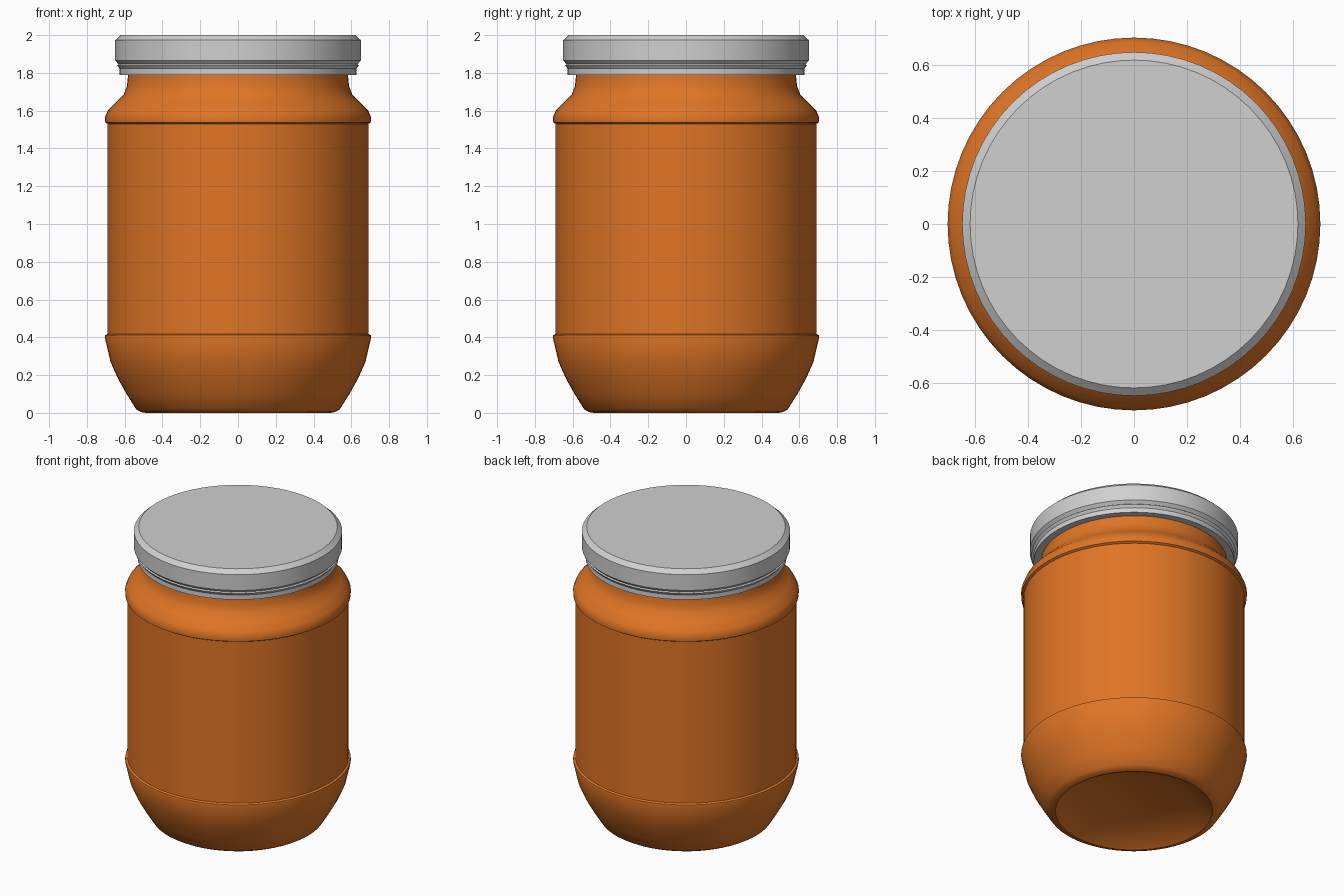
import bpy, bmesh, math

if "Cube" in bpy.data.objects:
    bpy.data.objects.remove(bpy.data.objects["Cube"])

SEGMENTS = 64


def material(name, color):
    m = bpy.data.materials.new(name)
    m.diffuse_color = (*color, 1.0)
    m.use_nodes = True
    m.node_tree.nodes["Principled BSDF"].inputs["Base Color"].default_value = m.diffuse_color
    return m


def lathe(name, profile, mat):
    """Revolve an (r, z) profile, listed bottom to top, and cap both ends."""
    bm = bmesh.new()
    rings = []
    for r, z in profile:
        rings.append([bm.verts.new((r * math.cos(2 * math.pi * i / SEGMENTS),
                                    r * math.sin(2 * math.pi * i / SEGMENTS), z))
                      for i in range(SEGMENTS)])
    for a, b in zip(rings, rings[1:]):
        for i in range(SEGMENTS):
            j = (i + 1) % SEGMENTS
            bm.faces.new((a[i], a[j], b[j], b[i]))
    bm.faces.new(rings[0][::-1])
    bm.faces.new(rings[-1])
    bmesh.ops.recalc_face_normals(bm, faces=bm.faces)
    mesh = bpy.data.meshes.new(name)
    bm.to_mesh(mesh)
    bm.free()
    mesh.materials.append(mat)
    obj = bpy.data.objects.new(name, mesh)
    bpy.context.collection.objects.link(obj)
    bpy.ops.object.select_all(action='DESELECT')
    obj.select_set(True)
    bpy.context.view_layer.objects.active = obj
    bpy.ops.object.shade_smooth_by_angle(angle=math.radians(28))
    return obj


orange = material("orange", (0.74, 0.178, 0.019))
grey = material("light grey metal", (0.63, 0.63, 0.63))

# Jar: raised base, rounded foot, recessed label band, shoulder and neck
lathe("jar_body", [
    (0.35, 0.07), (0.49, 0.0), (0.515, 0.005), (0.54, 0.02),
    (0.59, 0.10), (0.635, 0.18), (0.675, 0.27), (0.705, 0.40),
    (0.703, 0.412), (0.69, 0.418), (0.69, 1.53),
    (0.703, 1.538), (0.705, 1.565), (0.69, 1.60), (0.645, 1.645),
    (0.605, 1.685), (0.588, 1.73), (0.582, 1.79), (0.582, 1.81),
], orange)

# Lid: lower skirt, small groove, wide rim and bevelled top
lathe("lid", [
    (0.57, 1.79), (0.627, 1.79), (0.627, 1.822), (0.64, 1.84),
    (0.632, 1.846), (0.65, 1.865), (0.65, 1.973), (0.62, 2.0),
], grey)
